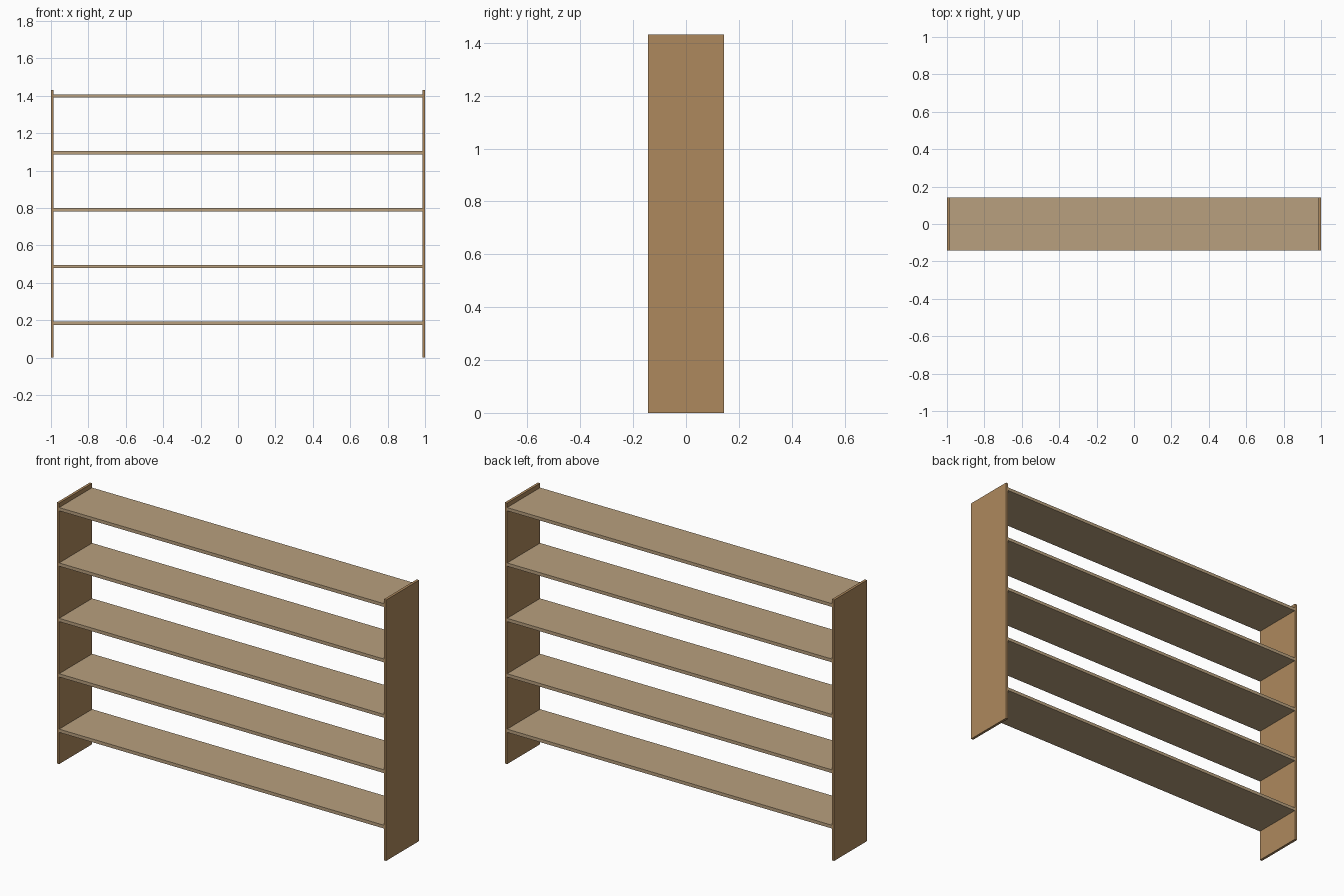
import bpy

if "Cube" in bpy.data.objects:
    bpy.data.objects.remove(bpy.data.objects["Cube"])

W, D, H = 2.0, 0.286, 1.432     # overall size
SIDE_T, SHELF_T = 0.0143, 0.018  # board thicknesses


def material(name, color):
    mat = bpy.data.materials.new(name)
    mat.diffuse_color = (*color, 1)
    mat.use_nodes = True
    mat.node_tree.nodes["Principled BSDF"].inputs["Base Color"].default_value = mat.diffuse_color
    return mat


def board(name, size, location, mat):
    bpy.ops.mesh.primitive_cube_add(size=1, location=location)
    obj = bpy.context.object
    obj.name = name
    obj.scale = size
    bpy.ops.object.transform_apply(location=False, rotation=False, scale=True)
    obj.data.materials.append(mat)
    return obj


side_wood = material("side_wood", (0.42, 0.25, 0.11))
shelf_wood = material("shelf_wood", (0.48, 0.35, 0.21))

# Upright side panels
for label, s in (("left", -1), ("right", 1)):
    board(f"{label}_side_panel", (SIDE_T, D, H),
          (s * (W - SIDE_T) / 2, 0, H / 2), side_wood)

# Five evenly spaced shelves between the panels
for i in range(5):
    board(f"shelf_{i + 1}", (W - 2 * SIDE_T, D, SHELF_T),
          (0, 0, 0.183 + 0.304 * i), shelf_wood)
